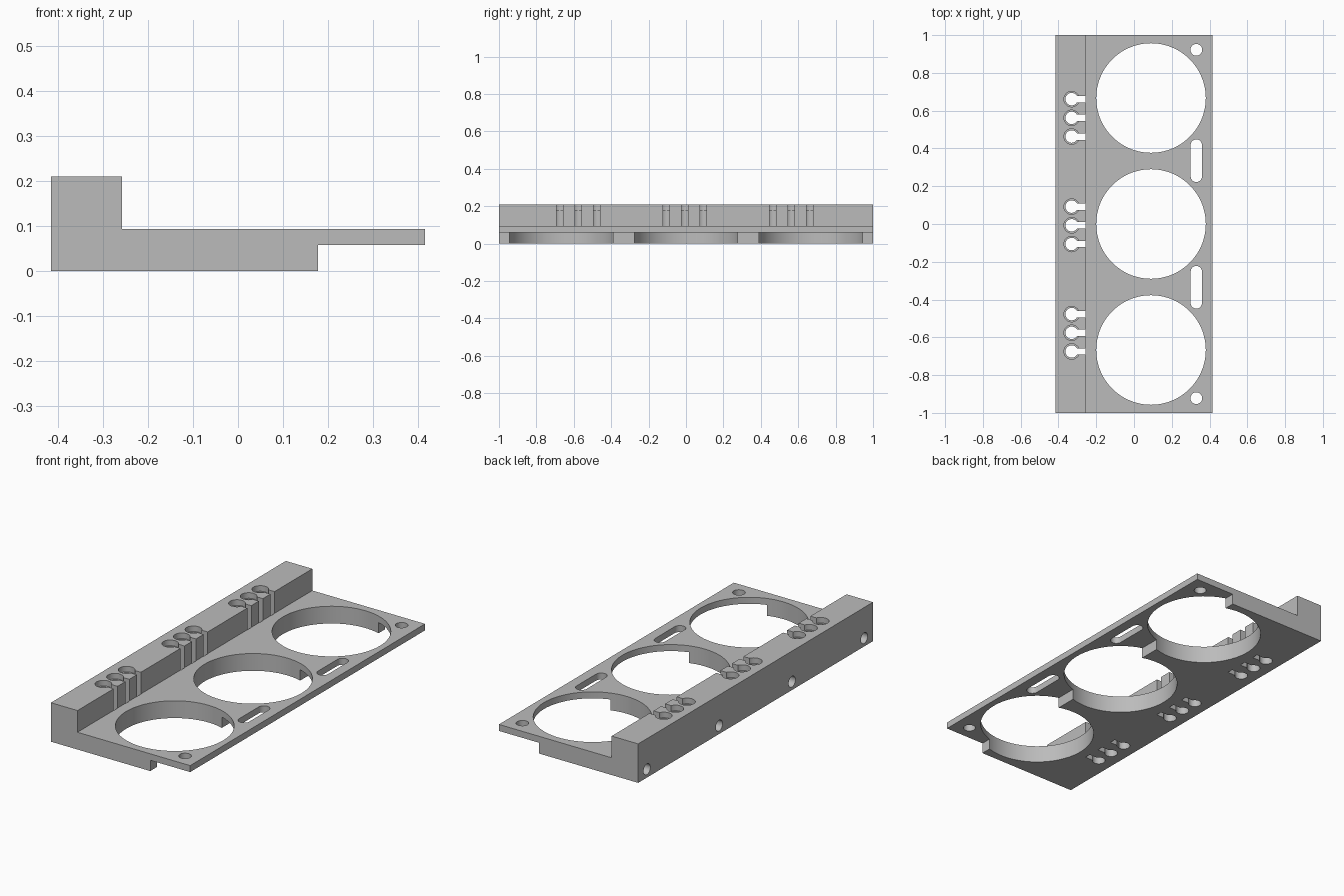
import bpy
from math import sin, cos, pi, asin, radians
from mathutils import Vector

cube = bpy.data.objects.get("Cube")
if cube:
    bpy.data.objects.remove(cube)

grey = bpy.data.materials.new("plain grey")
grey.use_nodes = True
grey.diffuse_color = (0.5, 0.5, 0.5, 1)
grey.node_tree.nodes["Principled BSDF"].inputs["Base Color"].default_value = (0.5, 0.5, 0.5, 1)

WALL, TOP, PLATE, LIP = -0.257, 0.21, 0.093, 0.058
HALF_WIDTH = 0.415


def prism(name, outline, start, sweep):
    """Closed solid: an outline of 3D points, moved by start and swept along a vector."""
    start, sweep = Vector(start), Vector(sweep)
    n = len(outline)
    near = [Vector(p) + start for p in outline]
    verts = near + [p + sweep for p in near]
    faces = [range(n)[::-1], range(n, 2 * n)]
    faces += [(i, (i + 1) % n, (i + 1) % n + n, i + n) for i in range(n)]
    mesh = bpy.data.meshes.new(name)
    mesh.from_pydata(verts, [], [tuple(f) for f in faces])
    obj = bpy.data.objects.new(name, mesh)
    bpy.context.collection.objects.link(obj)
    bpy.context.view_layer.objects.active = obj
    obj.select_set(True)
    bpy.ops.object.mode_set(mode='EDIT')
    bpy.ops.mesh.select_all(action='SELECT')
    bpy.ops.mesh.normals_make_consistent(inside=False)
    bpy.ops.object.mode_set(mode='OBJECT')
    obj.select_set(False)
    return obj


def arc(radius, first=0.0, last=2 * pi, steps=48, y=0.0):
    count = steps if last - first > 6.28 else steps + 1
    angles = [first + (last - first) * i / steps for i in range(count)]
    return [(radius * cos(a), radius * sin(a) + y, 0) for a in angles]


# Stepped body: tall rail, plate and thin overhanging lip
section = [(-HALF_WIDTH, 0), (0.177, 0), (0.177, LIP), (HALF_WIDTH, LIP),
           (HALF_WIDTH, PLATE), (WALL, PLATE), (WALL, TOP), (-HALF_WIDTH, TOP)]
body = prism("stepped_holder_body", [(x, 0, z) for x, z in section], (0, -1, 0), (0, 2, 0))
body.data.materials.append(grey)

cutters = []


def cut(name, outline, start, sweep):
    obj = prism(name, outline, start, sweep)
    obj.hide_render = True
    cutters.append(obj)


THROUGH = (0, 0, 0.5)

# Three large round openings
for y in (-0.667, 0, 0.667):
    cut("round_opening", arc(0.29, steps=96), (0.09, y, -0.1), THROUGH)

# Lip: corner holes and long slots
stadium = arc(0.03, 0, pi, 16, 0.083) + arc(0.03, pi, 2 * pi, 16, -0.083)
for side in (-1, 1):
    cut("corner_hole", arc(0.031), (0.33, side * 0.922, -0.1), THROUGH)
    cut("long_slot", stadium, (0.33, side * 0.335, -0.1), THROUGH)

# Rail: groups of keyhole channels with a shallow recess on top
RAIL_X, RADIUS, HALF_SLOT = -0.33, 0.033, 0.017
open_angle = asin(HALF_SLOT / RADIUS)
mouth = WALL + 0.001 - RAIL_X
keyhole = arc(RADIUS, open_angle, 2 * pi - open_angle, 40)
keyhole += [(mouth, -HALF_SLOT, 0), (mouth, HALF_SLOT, 0)]
for group in (-0.576, -0.007, 0.562):
    for step in (-1, 0, 1):
        y = group + step * 0.099
        cut("keyhole_channel", keyhole, (RAIL_X, y, -0.1), THROUGH)
        cut("keyhole_recess", arc(0.041), (RAIL_X, y, TOP - 0.03), (0, 0, 0.1))

# Blind holes in the outer side of the rail
side_circle = [(0, x, y) for x, y, _ in arc(0.029, steps=32)]
for y in (-0.925, -0.31, 0.31, 0.925):
    cut("side_hole", side_circle, (-HALF_WIDTH - 0.05, y, 0.045), (0.21, 0, 0))

# Apply the cuts
for cutter in cutters:
    mod = body.modifiers.new("cut", 'BOOLEAN')
    mod.operation, mod.solver, mod.object = 'DIFFERENCE', 'EXACT', cutter
graph = bpy.context.evaluated_depsgraph_get()
result = bpy.data.meshes.new_from_object(body.evaluated_get(graph))
body.modifiers.clear()
body.data = result
for cutter in cutters:
    bpy.data.objects.remove(cutter)
result.materials.clear()
result.materials.append(grey)
for face in result.polygons:
    face.material_index = 0

# Smooth round walls, sharp edges elsewhere
bpy.context.view_layer.objects.active = body
body.select_set(True)
bpy.ops.object.shade_smooth_by_angle(angle=radians(30))
